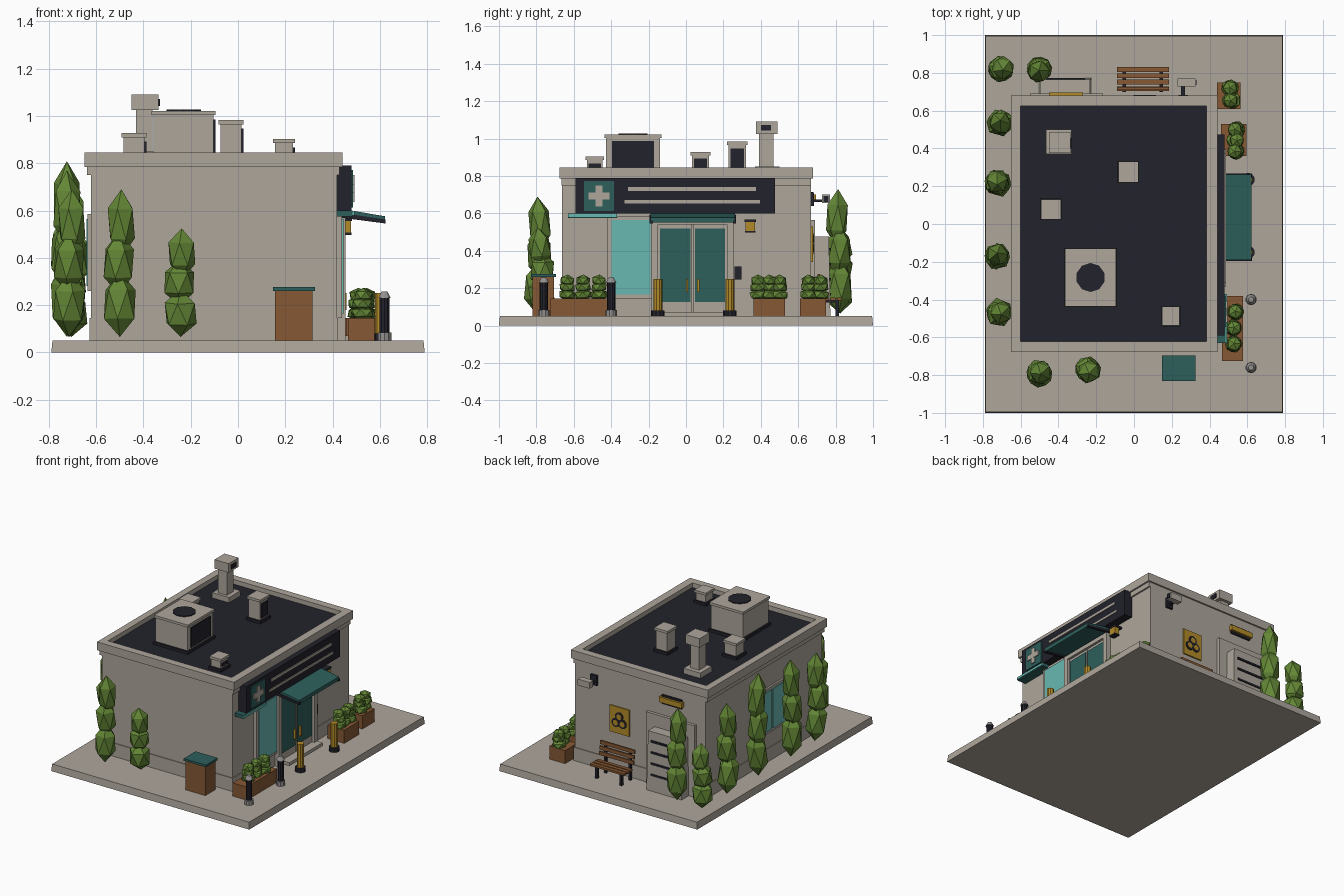
import bpy, bmesh, math, random
from mathutils import Matrix, Vector

if "Cube" in bpy.data.objects:
    bpy.data.objects.remove(bpy.data.objects["Cube"])
random.seed(4)

def mat(name, r, g, b):
    m = bpy.data.materials.new(name)
    m.diffuse_color = (r, g, b, 1)
    m.use_nodes = True
    m.node_tree.nodes["Principled BSDF"].inputs["Base Color"].default_value = m.diffuse_color
    return m

STONE = mat("warm grey stone", .42, .38, .33)
DARK = mat("dark navy", .016, .016, .025)
TEAL = mat("deep teal", .026, .115, .107)
AQUA = mat("light aqua", .14, .485, .445)
GOLD = mat("gold", .45, .26, .022)
BROWN = mat("wood brown", .24, .098, .034)
GREEN = mat("leaf green", .125, .24, .036)
STEEL = mat("steel grey", .3, .29, .28)

def finish(name, bm, m):
    bmesh.ops.recalc_face_normals(bm, faces=bm.faces)
    me = bpy.data.meshes.new(name)
    bm.to_mesh(me)
    bm.free()
    me.materials.append(m)
    ob = bpy.data.objects.new(name, me)
    bpy.context.collection.objects.link(ob)
    return ob

def box(name, x, y, z, m, top=0):
    """Box from (min, max) pairs; top shrinks the upper face."""
    bm = bmesh.new()
    bmesh.ops.create_cube(bm, size=1)
    for v in bm.verts:
        i, j, k = (int(c > 0) for c in v.co)
        s = top * k
        v.co = (x[i] + (s if not i else -s), y[j] + (s if not j else -s), z[k])
    return finish(name, bm, m)

def cyl(name, c, r, z0, z1, m, n=10, r2=None, axis='Z'):
    bm = bmesh.new()
    bmesh.ops.create_cone(bm, cap_ends=True, segments=n, radius1=r,
                          radius2=r if r2 is None else r2, depth=z1 - z0)
    if axis == 'Y':
        bm.transform(Matrix.Rotation(-math.pi / 2, 4, 'X'))
        bm.transform(Matrix.Translation((c[0], (z0 + z1) / 2, c[1])))
    else:
        bm.transform(Matrix.Translation((c[0], c[1], (z0 + z1) / 2)))
    return finish(name, bm, m)

def prism_y(name, profile, y0, y1, m):
    """Extrude an (x, z) profile along y."""
    bm = bmesh.new()
    f = bm.faces.new([bm.verts.new((x, y0, z)) for x, z in profile])
    ext = bmesh.ops.extrude_face_region(bm, geom=[f])
    bmesh.ops.translate(bm, vec=(0, y1 - y0, 0),
                        verts=[v for v in ext['geom'] if isinstance(v, bmesh.types.BMVert)])
    return finish(name, bm, m)

def blobs(name, items, m):
    """Low-poly foliage: list of (centre, radius, half height)."""
    bm = bmesh.new()
    for c, r, h in items:
        M = (Matrix.Translation(c) @ Matrix.Rotation(random.uniform(-.12, .12), 4, 'X')
             @ Matrix.Diagonal((r, r, h, 1)) @ Matrix.Rotation(random.uniform(0, 6), 4, 'Z'))
        bmesh.ops.create_icosphere(bm, subdivisions=1, radius=1, matrix=M)
    return finish(name, bm, m)

# Ground slab and building shell
box("paving_slab", (-.79, .79), (-1, 1), (0, .05), STONE, .005)
box("walls", (-.622, .418), (-.662, .668), (.05, .8), STONE)
box("wall_plinth", (-.628, .424), (-.668, .674), (.05, .145), STONE)
X, Y = (-.65, .442), (-.677, .68)
for i, (z0, z1, d) in enumerate([(.75, .785, .012), (.785, .845, 0)]):
    x0, x1, y0, y1 = X[0] + d, X[1] - d, Y[0] + d, Y[1] - d
    box(f"parapet_left_{i}", (x0, -.6), (y0, y1), (z0, z1), STONE)
    box(f"parapet_right_{i}", (.385, x1), (y0, y1), (z0, z1), STONE)
    box(f"parapet_front_{i}", (-.6, .385), (y0, -.622), (z0, z1), STONE)
    box(f"parapet_back_{i}", (-.6, .385), (.625, y1), (z0, z1), STONE)
box("roof_deck", (-.6, .385), (-.622, .625), (.795, .812), DARK)

# Roof units: centre, half sizes, top height
def roof_unit(name, cx, cy, hx, hy, top, lid=.018, grille=True):
    box(name + "_curb", (cx - hx - .012, cx + hx + .012), (cy - hy - .012, cy + hy + .012), (.81, .832), DARK)
    box(name + "_body", (cx - hx, cx + hx), (cy - hy, cy + hy), (.82, top - lid), STONE)
    box(name + "_lid", (cx - hx - .008, cx + hx + .008), (cy - hy - .008, cy + hy + .008), (top - lid, top), STONE)
    if grille:
        box(name + "_grille", (cx + hx, cx + hx + .008), (cy - hy * .77, cy + hy * .77), (.845, top - lid - .018), DARK)

roof_unit("air_unit", -.23, -.283, .127, .145, 1.022)
cyl("air_unit_fan", (-.23, -.283), .077, 1.02, 1.028, DARK, 10)
roof_unit("tall_vent", -.03, .275, .045, .047, .983)
roof_unit("low_vent", -.44, .078, .045, .045, .928)
roof_unit("small_vent", .195, -.488, .038, .042, .903)
box("chimney_base", (-.465, -.33), (.37, .5), (.81, .85), STONE)
box("chimney_stack", (-.432, -.362), (.39, .468), (.84, 1.03), STONE)
box("chimney_head", (-.45, -.337), (.375, .488), (1.025, 1.09), STONE)
box("chimney_grille", (-.337, -.33), (.4, .455), (1.042, 1.072), DARK)

# Shop sign with cross panel and stripes
box("sign_board", (.415, .48), (-.59, .475), (.6, .79), DARK)
box("sign_panel", (.48, .487), (-.545, -.385), (.612, .772), TEAL)
box("sign_cross_bar", (.487, .494), (-.522, -.408), (.674, .712), STONE)
box("sign_cross_post", (.487, .4935), (-.484, -.446), (.636, .75), STONE)
box("sign_stripe_upper", (.48, .486), (-.31, .375), (.72, .74), STONE)
box("sign_stripe_lower", (.48, .486), (-.33, .395), (.653, .67), STONE)

# Shop window
box("window_frame", (.41, .44), (-.42, -.18), (.145, .585), STONE)
box("window_glass", (.44, .446), (-.397, -.19), (.165, .565), AQUA)
box("window_hood", (.41, .485), (-.63, -.37), (.575, .6), TEAL)
box("window_hood_edge", (.485, .492), (-.63, -.37), (.58, .597), AQUA)

# Entrance: frame, two glazed doors, handles, step and awning
for s, (a, b) in zip(("left", "right"), ((-.185, -.15), (.22, .255))):
    box(f"door_jamb_{s}", (.41, .455), (a, b), (.05, .57), STONE)
box("door_lintel", (.41, .455), (-.185, .255), (.54, .57), STONE)
box("door_step", (.41, .5), (-.13, .25), (.05, .072), STONE)
for s, d in (("left", -1), ("right", 1)):
    c = .035
    def span(a, b):
        return tuple(sorted((c + d * a, c + d * b)))
    box(f"door_{s}", (.41, .437), span(.002, .186), (.07, .54), STONE)
    box(f"door_glass_{s}", (.437, .443), span(.012, .173), (.125, .52), TEAL)
    box(f"door_handle_{s}", (.443, .46), span(.025, .036), (.18, .25), GOLD)
prism_y("awning", [(.42, .61), (.615, .577), (.623, .577), (.623, .55), (.61, .555), (.42, .585)], -.19, .262, TEAL)
for s, y in (("left", -.195), ("right", .25)):
    prism_y(f"awning_arm_{s}", [(.42, .572), (.42, .592), (.625, .562), (.625, .545)], y, y + .018, DARK)
box("entry_keypad", (.415, .432), (.26, .297), (.245, .315), DARK)
box("wall_lamp", (.44, .478), (.317, .37), (.505, .558), GOLD)
box("wall_lamp_cap", (.415, .482), (.312, .375), (.555, .568), DARK)
box("wall_lamp_foot", (.44, .48), (.315, .372), (.497, .506), DARK)

# Bollards
for i, y in enumerate((-.15, .235)):
    cyl(f"gold_bollard_{i}", (.603, y), .025, .05, .25, GOLD)
    cyl(f"gold_bollard_foot_{i}", (.603, y), .036, .05, .08, DARK)
for i, y in enumerate((-.76, -.4)):
    cyl(f"dark_bollard_{i}", (.62, y), .022, .05, .235, DARK)
    cyl(f"dark_bollard_foot_{i}", (.62, y), .03, .05, .083, STEEL)
    cyl(f"dark_bollard_cap_{i}", (.62, y), .028, .23, .257, STEEL, 10, .014)

# Planters with shrubs
for i, (x, y, ys) in enumerate([((.465, .578), (-.725, -.38), (-.635, -.55, -.465)),
                                ((.46, .595), (.36, .53), (.385, .445, .5)),
                                ((.44, .565), (.61, .748), (.655, .72))]):
    box(f"planter_{i}", x, y, (.05, .145), BROWN)
    cx = (x[0] + x[1]) / 2 + .01
    blobs(f"planter_shrubs_{i}",
          [((cx + random.uniform(-.008, .008), yy, z), r, .033) for yy in ys
           for z, r in ((.165, .05), (.205, .047), (.24, .042))], GREEN)

# Litter bin
box("bin_body", (.157, .315), (-.822, -.705), (.05, .26), BROWN)
box("bin_lid", (.148, .325), (-.83, -.695), (.26, .276), TEAL)

# Cypress trees: x, y, top
for i, (x, y, t) in enumerate([(-.7, .82, .53), (-.5, .812, .73), (-.705, .54, .72), (-.72, .22, .81),
                               (-.72, -.17, .77), (-.71, -.47, .69), (-.5, -.79, .69), (-.245, -.775, .525)]):
    h = t - .065
    blobs(f"cypress_{i}", [((x + random.uniform(-.008, .008), y + random.uniform(-.008, .008), .065 + h * f), r, h * e)
                           for f, r, e in ((.22, .076, .22), (.5, .072, .21), (.77, .064, .23))], GREEN)

# Left side window
box("side_window_frame", (-.636, -.615), (-.25, .115), (.26, .585), STONE)
for i, y in enumerate((-.235, -.06)):
    box(f"side_window_pane_{i}", (-.642, -.636), (y, y + .16), (.28, .565), AQUA)

# Back service door with louvred cabinet and lamp
box("service_frame", (-.55, -.165), (.66, .69), (.05, .565), STONE)
box("service_cabinet", (-.505, -.225), (.66, .772), (.05, .475), STONE, .008)
for i in range(4):
    z = .16 + .08 * i
    box(f"louvre_{i}", (-.47, -.26), (.76, .774), (z, z + .014), DARK)
box("service_lamp_mount", (-.44, -.28), (.66, .68), (.65, .715), DARK)
box("service_lamp", (-.45, -.27), (.668, .695), (.665, .702), GOLD)

# Back notice plate with three linked rings
box("notice_plate", (-.02, .135), (.66, .678), (.34, .53), GOLD)
for i in range(3):
    a = math.pi / 2 + i * math.tau / 3
    p = (.0575 + .031 * math.cos(a), .432 + .031 * math.sin(a))
    cyl(f"notice_ring_{i}", p, .033, .676, .682, DARK, 12, axis='Y')
    cyl(f"notice_ring_hole_{i}", p, .02, .68, .684, GOLD, 12, axis='Y')

# Security camera
box("camera_plate", (.235, .285), (.66, .684), (.64, .712), DARK)
box("camera_arm", (.25, .27), (.68, .74), (.66, .675), DARK)
box("camera_body", (.23, .325), (.728, .77), (.655, .7), STONE)
box("camera_lens", (.325, .331), (.735, .763), (.661, .694), DARK)

# Bench
for i, y in enumerate((.738, .772, .806)):
    box(f"bench_seat_slat_{i}", (-.09, .185), (y, y + .026), (.135, .15), BROWN)
for i, z in enumerate((.175, .212, .249)):
    box(f"bench_back_slat_{i}", (-.09, .185), (.704 + .006 * (2 - i), .716 + .006 * (2 - i)), (z, z + .026), BROWN)
for i, x in enumerate((-.06, .135)):
    box(f"bench_front_leg_{i}", (x, x + .018), (.8, .818), (.045, .135), DARK)
    box(f"bench_back_leg_{i}", (x, x + .018), (.7, .716), (.045, .265), DARK)
    box(f"bench_rail_{i}", (x, x + .018), (.7, .818), (.122, .135), DARK)
